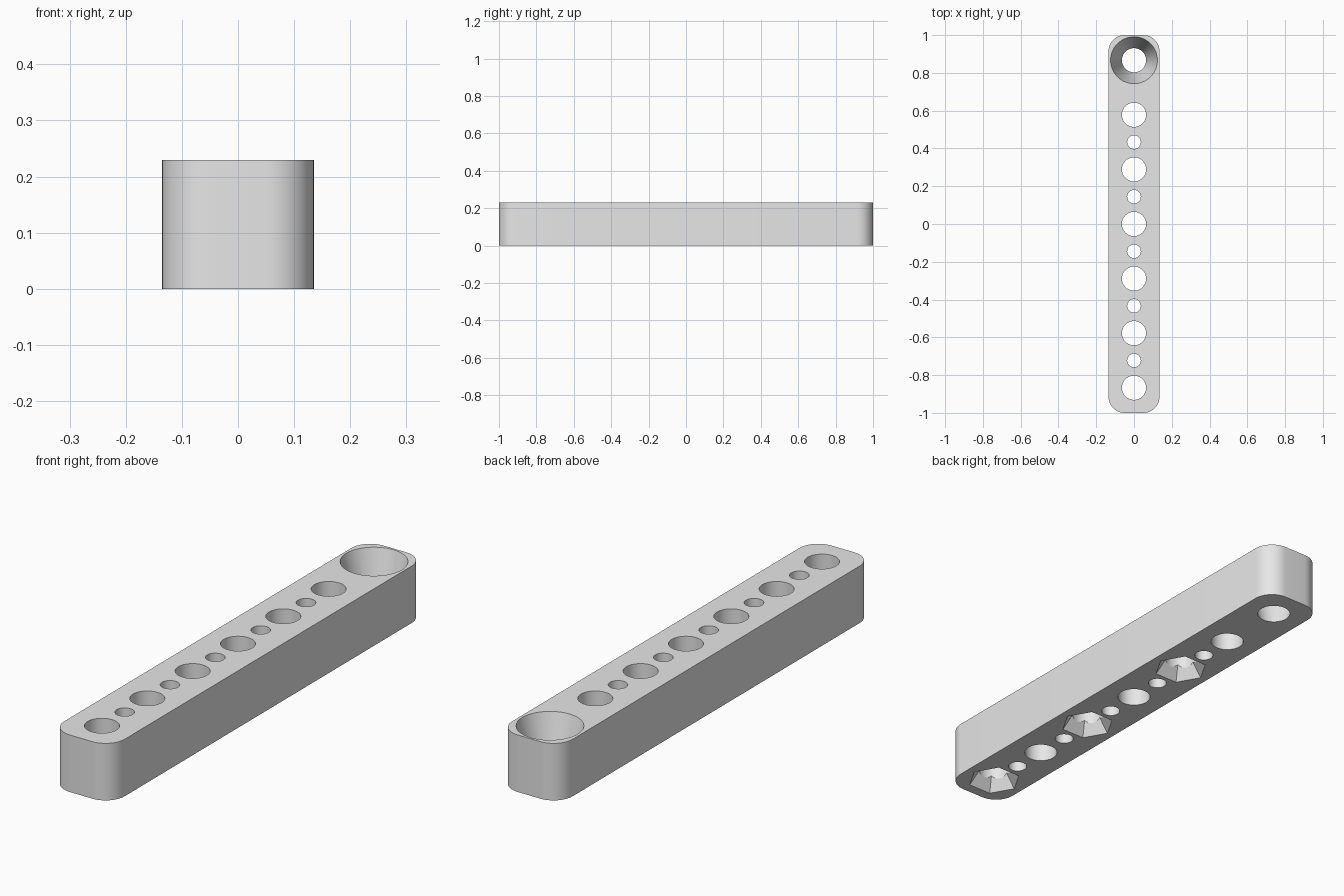
import bpy, bmesh, math
from mathutils import Matrix

cube = bpy.data.objects.get("Cube")
if cube:
    bpy.data.objects.remove(cube, do_unlink=True)

HALF_W, HALF_L, HEIGHT, CORNER = 0.135, 1.0, 0.23, 0.085
PITCH, HOLE_R, PIN_R = 0.289, 0.064, 0.036
SINK_R, NUT_R, NUT_TOP_R, NUT_DEPTH = 0.124, 0.104, 0.062, 0.06
MARGIN = 0.02

grey = bpy.data.materials.new("light grey")
grey.use_nodes = True
colour = (0.8, 0.8, 0.8, 1)
grey.diffuse_color = colour
grey.node_tree.nodes["Principled BSDF"].inputs["Base Color"].default_value = colour


def make_object(name, bm):
    bmesh.ops.recalc_face_normals(bm, faces=bm.faces[:])
    mesh = bpy.data.meshes.new(name)
    bm.to_mesh(mesh)
    bm.free()
    mesh.materials.append(grey)
    obj = bpy.data.objects.new(name, mesh)
    bpy.context.collection.objects.link(obj)
    return obj


def tapered_cutter(name, y, z0, z1, r0, r1, sides):
    """Cutter with radius r0 at z0 and r1 at z1, extended a little past both ends."""
    slope = (r1 - r0) / (z1 - z0)
    bm = bmesh.new()
    bmesh.ops.create_cone(
        bm, cap_ends=True, segments=sides,
        radius1=r0 - slope * MARGIN, radius2=r1 + slope * MARGIN,
        depth=z1 - z0 + 2 * MARGIN,
        matrix=Matrix.Translation((0, y, (z0 + z1) / 2))
        @ Matrix.Rotation(math.pi / 2, 4, "Z"))
    obj = make_object(name, bm)
    obj.hide_render = True
    return obj


# Bar with rounded vertical corners
bm = bmesh.new()
bmesh.ops.create_cube(bm, size=1, matrix=Matrix.Translation((0, 0, HEIGHT / 2))
                      @ Matrix.Diagonal((2 * HALF_W, 2 * HALF_L, HEIGHT, 1)))
uprights = [e for e in bm.edges
            if abs(e.verts[0].co.z - e.verts[1].co.z) > HEIGHT / 2]
bmesh.ops.bevel(bm, geom=uprights, offset=CORNER, segments=12,
                profile=0.5, affect="EDGES")
bar = make_object("drilled_bar", bm)

cutters = []
# Large through holes, the last one a deep conical funnel
for i in range(-3, 3):
    cutters.append(tapered_cutter("hole_cutter", i * PITCH, 0, HEIGHT,
                                  HOLE_R, HOLE_R, 48))
cutters.append(tapered_cutter("funnel_cutter", 3 * PITCH, 0, HEIGHT,
                              HOLE_R, SINK_R, 64))
# Small holes halfway between the large ones
for i in range(-3, 2):
    cutters.append(tapered_cutter("pin_hole_cutter", (i + 0.5) * PITCH, 0, HEIGHT,
                                  PIN_R, PIN_R, 32))
# Tapered hexagonal pockets under every second hole
for i in (-3, -1, 1):
    cutters.append(tapered_cutter("hex_pocket_cutter", i * PITCH, 0, NUT_DEPTH,
                                  NUT_R, NUT_TOP_R, 6))

for cutter in cutters:
    mod = bar.modifiers.new(cutter.name, "BOOLEAN")
    mod.operation = "DIFFERENCE"
    mod.solver = "EXACT"
    mod.object = cutter

# Bake the cuts and remove the cutters
bpy.context.view_layer.update()
evaluated = bar.evaluated_get(bpy.context.evaluated_depsgraph_get())
baked = bpy.data.meshes.new_from_object(evaluated)
bar.modifiers.clear()
bar.data = baked
for cutter in cutters:
    bpy.data.objects.remove(cutter, do_unlink=True)

bpy.ops.object.select_all(action="DESELECT")
bar.select_set(True)
bpy.context.view_layer.objects.active = bar
bpy.ops.object.shade_smooth_by_angle(angle=math.radians(30))
